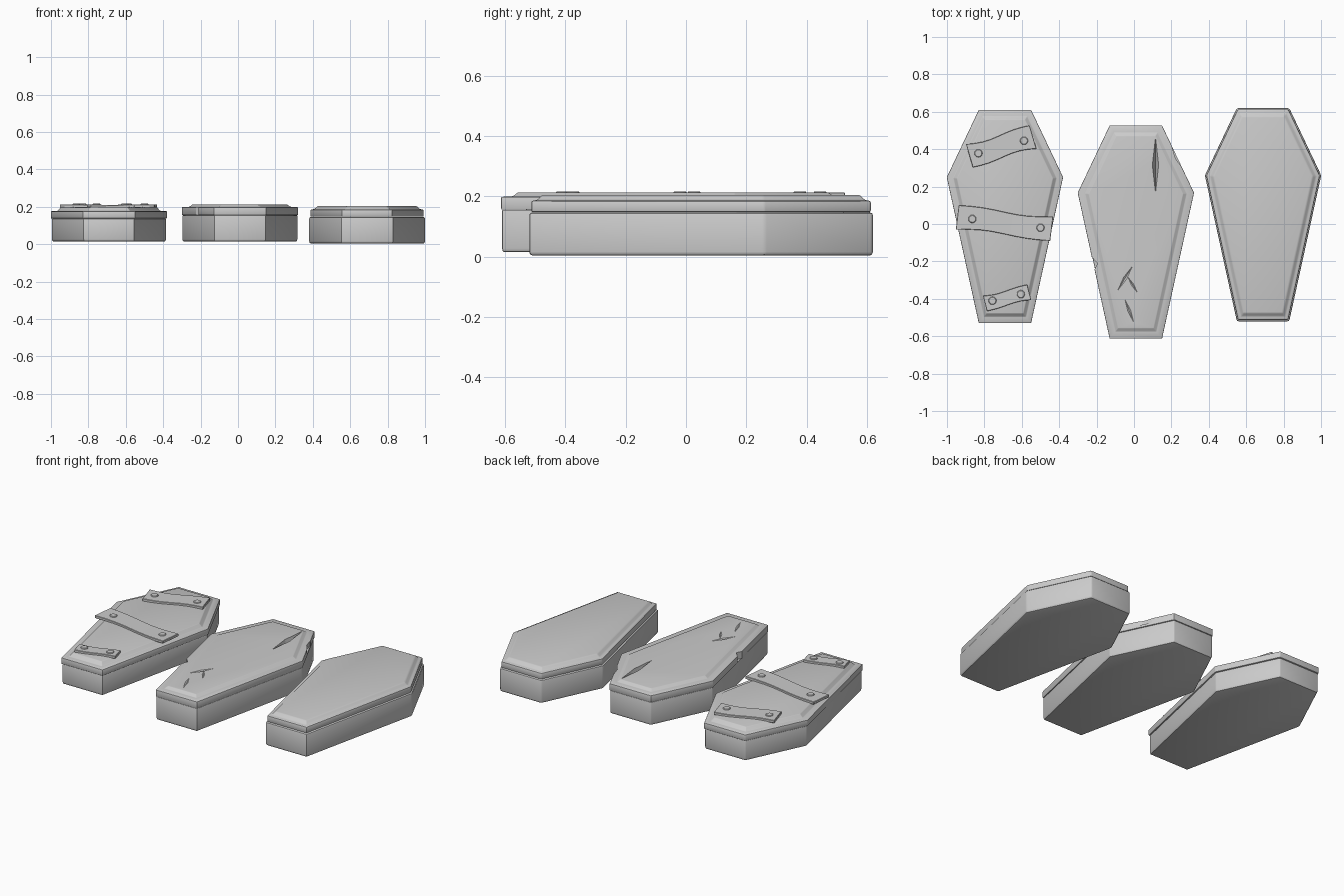
import bpy, bmesh, math
from mathutils import Vector

if "Cube" in bpy.data.objects:
    bpy.data.objects.remove(bpy.data.objects["Cube"])

# Half outline of a coffin: head, shoulder, foot
HALF = [(0.14, 0.57), (0.311, 0.21), (0.14, -0.57)]
OUTLINE = [Vector(p) for p in HALF] + [Vector((-x, y)) for x, y in reversed(HALF)]


def inset(d):
    """Mitred inset of the clockwise outline."""
    out, n = [], len(OUTLINE)
    for i, p in enumerate(OUTLINE):
        e1 = (p - OUTLINE[i - 1]).normalized()
        e2 = (OUTLINE[(i + 1) % n] - p).normalized()
        n1, n2 = Vector((e1.y, -e1.x)), Vector((e2.y, -e2.x))
        out.append(p + (n1 + n2) * d / (1 + n1.dot(n2)))
    return out


def make(name, bm, loc=(0, 0, 0)):
    bmesh.ops.recalc_face_normals(bm, faces=bm.faces)
    me = bpy.data.meshes.new(name)
    bm.to_mesh(me)
    bm.free()
    ob = bpy.data.objects.new(name, me)
    ob.location = loc
    bpy.context.collection.objects.link(ob)
    return ob


def activate(ob):
    bpy.ops.object.select_all(action='DESELECT')
    ob.select_set(True)
    bpy.context.view_layer.objects.active = ob


def finish(ob, width, segments=2, angle=15):
    """Bevel the edges, apply and shade smooth by angle."""
    m = ob.modifiers.new("bevel", 'BEVEL')
    m.width, m.segments, m.limit_method = width, segments, 'ANGLE'
    m.angle_limit = math.radians(angle)
    activate(ob)
    bpy.ops.object.modifier_apply(modifier=m.name)
    bpy.ops.object.shade_smooth_by_angle(angle=math.radians(35))


def loft(name, rings, loc, bevel):
    """Stack coffin outlines given as (inset, z)."""
    # inset() moves along the inward normal of the clockwise loop
    bm = bmesh.new()
    loops = [[bm.verts.new((p.x, p.y, z)) for p in inset(d)] for d, z in rings]
    for a, b in zip(loops, loops[1:]):
        for i in range(6):
            j = (i + 1) % 6
            bm.faces.new((a[i], a[j], b[j], b[i]))
    bm.faces.new(loops[0])
    bm.faces.new(loops[-1])
    ob = make(name, bm, loc)
    finish(ob, bevel)
    return ob


def coffin(name, loc, seam, rim, top, body_in, lid_in, panel_in, bevel):
    # box
    loft(name + "_box", [(body_in + 0.003, 0), (body_in, 0.012), (body_in, seam)], loc, bevel)
    # lid with raised panel
    return loft(name + "_lid", [(lid_in, seam + 0.001), (lid_in, rim), (panel_in, rim + 0.002),
                                (panel_in + 0.018, top)], loc, bevel * 0.7)


def hull(name, pts):
    bm = bmesh.new()
    for p in pts:
        bm.verts.new(p)
    bmesh.ops.convex_hull(bm, input=bm.verts)
    ob = make(name, bm)
    ob.hide_render = True
    return ob


def cut(target, cutter):
    m = target.modifiers.new("cut", 'BOOLEAN')
    m.operation, m.solver, m.object = 'DIFFERENCE', 'EXACT', cutter
    activate(target)
    bpy.ops.object.modifier_apply(modifier=m.name)
    bpy.data.objects.remove(cutter)


def gouge(p, q, width, depth, z):
    """Lens shaped V cut between two points on the lid top."""
    p, q = Vector(p), Vector(q)
    mid, d = (p + q) / 2, (q - p).normalized()
    side = Vector((-d.y, d.x)) * width / 2
    pts = [(v.x, v.y, z + 0.0005) for v in (p, q, mid + side, mid - side)]
    return hull("gouge_cutter", pts + [(mid.x, mid.y, z - depth), (mid.x, mid.y, z + 0.03)])


def chip(points, z0, z1):
    return hull("chip_cutter", [(x, y, z) for x, y in points for z in (z0, z1)])


def plank(name, a, b, width, wave, nails, z=0.196):
    a, b = Vector(a), Vector(b)
    d = (b - a).normalized()
    s = Vector((-d.y, d.x))
    n, bm, loops = 8, bmesh.new(), []
    for i in range(n + 1):
        t = i / n
        c = a.lerp(b, t) + s * wave * math.sin(2 * math.pi * t)
        h = width / 2 * (1 - 0.12 * math.sin(math.pi * t))
        dz = z - 0.003 * math.sin(math.pi * t)
        loops.append([bm.verts.new((c.x + s.x * k, c.y + s.y * k, dz + e))
                      for k, e in ((-h, 0), (h, 0), (h, 0.017), (-h, 0.017))])
    for u, v in zip(loops, loops[1:]):
        for i in range(4):
            j = (i + 1) % 4
            bm.faces.new((u[i], u[j], v[j], v[i]))
    bm.faces.new(loops[0])
    bm.faces.new(loops[-1])
    finish(make(name, bm), 0.002, 1, 40)
    # nail heads
    for k, (x, y) in enumerate(nails):
        bm = bmesh.new()
        bmesh.ops.create_cone(bm, cap_ends=True, segments=16, radius1=0.024,
                              radius2=0.02, depth=0.014)
        finish(make(f"{name}_nail_{k + 1}", bm, (x, y, z + 0.0135)), 0.002, 1, 40)


# Plain coffin
coffin("plain", (0.69, 0.05, 0.003), 0.143, 0.182, 0.202, 0.0, 0.007, 0.026, 0.009)

# Cracked coffin
lid = coffin("cracked", (0.01, -0.043, 0.015), 0.14, 0.183, 0.198, 0.003, 0.0, 0.038, 0.004)
Z = 0.213
cut(lid, gouge((0.115, 0.465), (0.115, 0.165), 0.034, 0.055, Z))
for p, q, w, dep in [((-0.09, -0.36), (-0.005, -0.22), 0.02, 0.007),
                     ((-0.035, -0.28), (0.02, -0.37), 0.015, 0.005),
                     ((-0.05, -0.40), (0.0, -0.53), 0.018, 0.006)]:
    cut(lid, gouge(p, q, w, dep, Z))
# broken bits of the lid rim
cut(lid, chip([(0.205, 0.405), (0.222, 0.35), (0.262, 0.295), (0.3, 0.36)], 0.17, 0.25))
cut(lid, chip([(-0.228, -0.175), (-0.195, -0.21), (-0.212, -0.245), (-0.3, -0.21)], 0.14, 0.25))
activate(lid)
bpy.ops.object.shade_smooth_by_angle(angle=math.radians(30))

# Boarded coffin
coffin("boarded", (-0.69, 0.04, 0.015), 0.122, 0.161, 0.183, 0.005, 0.0, 0.034, 0.005)
plank("head_plank", (-0.88, 0.365), (-0.54, 0.465), 0.13, -0.008,
      [(-0.832, 0.378), (-0.588, 0.445)])
plank("middle_plank", (-0.945, 0.035), (-0.44, -0.025), 0.132, 0.008,
      [(-0.865, 0.027), (-0.5, -0.02)])
plank("foot_plank", (-0.797, -0.425), (-0.56, -0.365), 0.085, -0.004,
      [(-0.757, -0.41), (-0.605, -0.375)])
